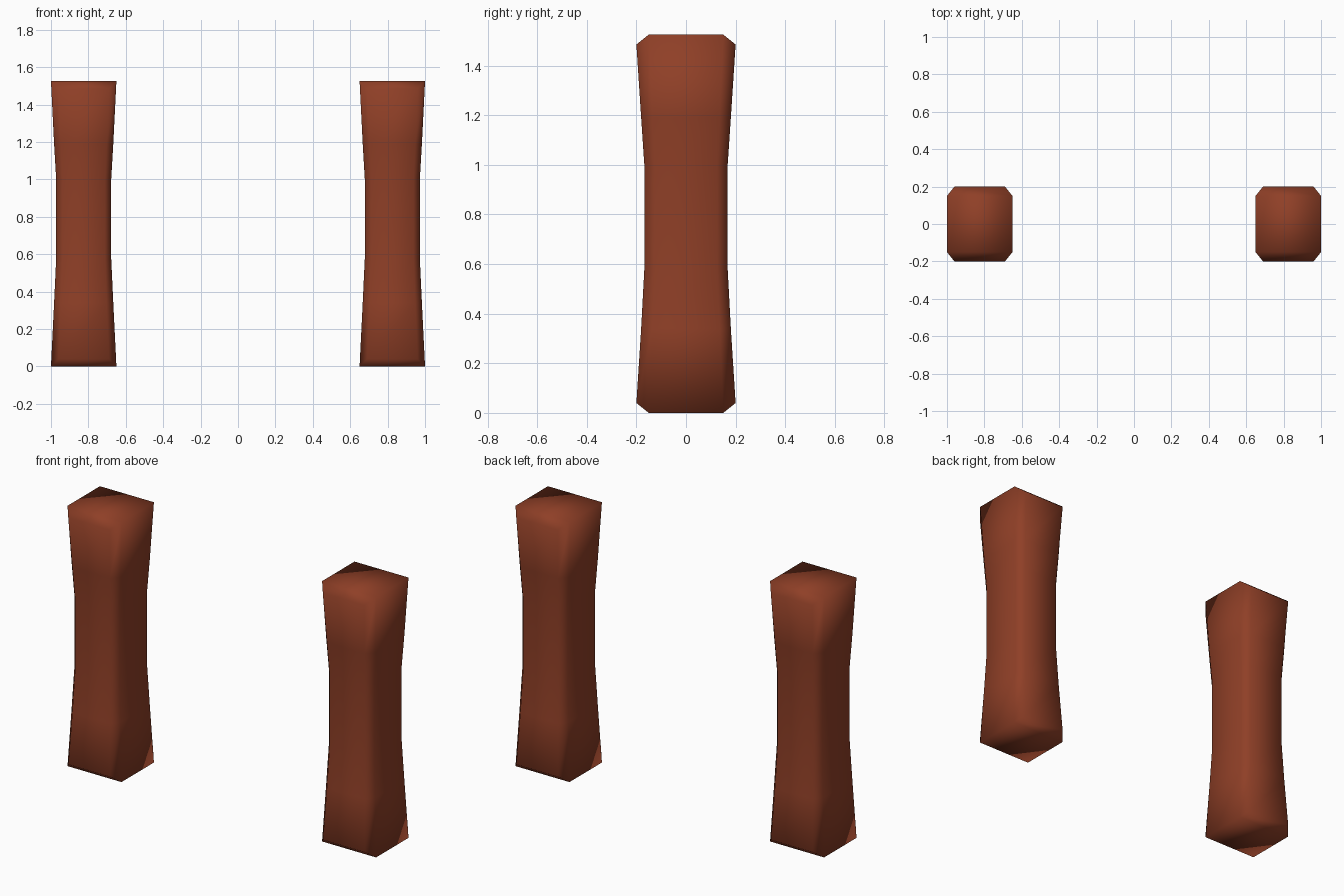
import bpy, bmesh

if "Cube" in bpy.data.objects:
    bpy.data.objects.remove(bpy.data.objects["Cube"])

mat = bpy.data.materials.new("reddish brown")
mat.diffuse_color = (0.275, 0.05, 0.02, 1)
mat.use_nodes = True
mat.node_tree.nodes["Principled BSDF"].inputs["Base Color"].default_value = mat.diffuse_color

H = 1.525
# corner outline of one pillar: outer side points (end drop 0) and front/back points (end drop 0.04)
QUARTER = [(0.175, 0.15, 0.0), (0.135, 0.2, 0.04)]
# (height, width scale) of each ring, waisted in the middle
RINGS = [(0, 1), (0.34, 0.904), (0.58, 0.84), (1.0, 0.84), (1.19, 0.904), (H, 1)]


def outline():
    a, b = QUARTER
    pts = []
    for sx, sy, order in ((1, -1, (b, a)), (1, 1, (a, b)), (-1, 1, (b, a)), (-1, -1, (a, b))):
        pts += [(sx * p[0], sy * p[1], p[2]) for p in order]
    return pts


def pillar(name, cx):
    bm = bmesh.new()
    rings = []
    for z, s in RINGS:
        drop = 1 if z == 0 else -1 if z == H else 0
        rings.append([bm.verts.new((cx + x * s, y * s, z + drop * d)) for x, y, d in outline()])
    # sides
    for lo, hi in zip(rings, rings[1:]):
        for i in range(8):
            j = (i + 1) % 8
            bm.faces.new((lo[i], lo[j], hi[j], hi[i]))
    # end caps with sloped front and back edges
    for r in (rings[0], rings[-1]):
        bm.faces.new((r[1], r[2], r[5], r[6]))
        bm.faces.new((r[0], r[1], r[6], r[7]))
        bm.faces.new((r[2], r[3], r[4], r[5]))
    bmesh.ops.recalc_face_normals(bm, faces=bm.faces)
    for f in bm.faces:
        f.smooth = True
    me = bpy.data.meshes.new(name)
    bm.to_mesh(me)
    bm.free()
    me.materials.append(mat)
    bpy.context.collection.objects.link(bpy.data.objects.new(name, me))


pillar("left_pillar", -0.825)
pillar("right_pillar", 0.825)
